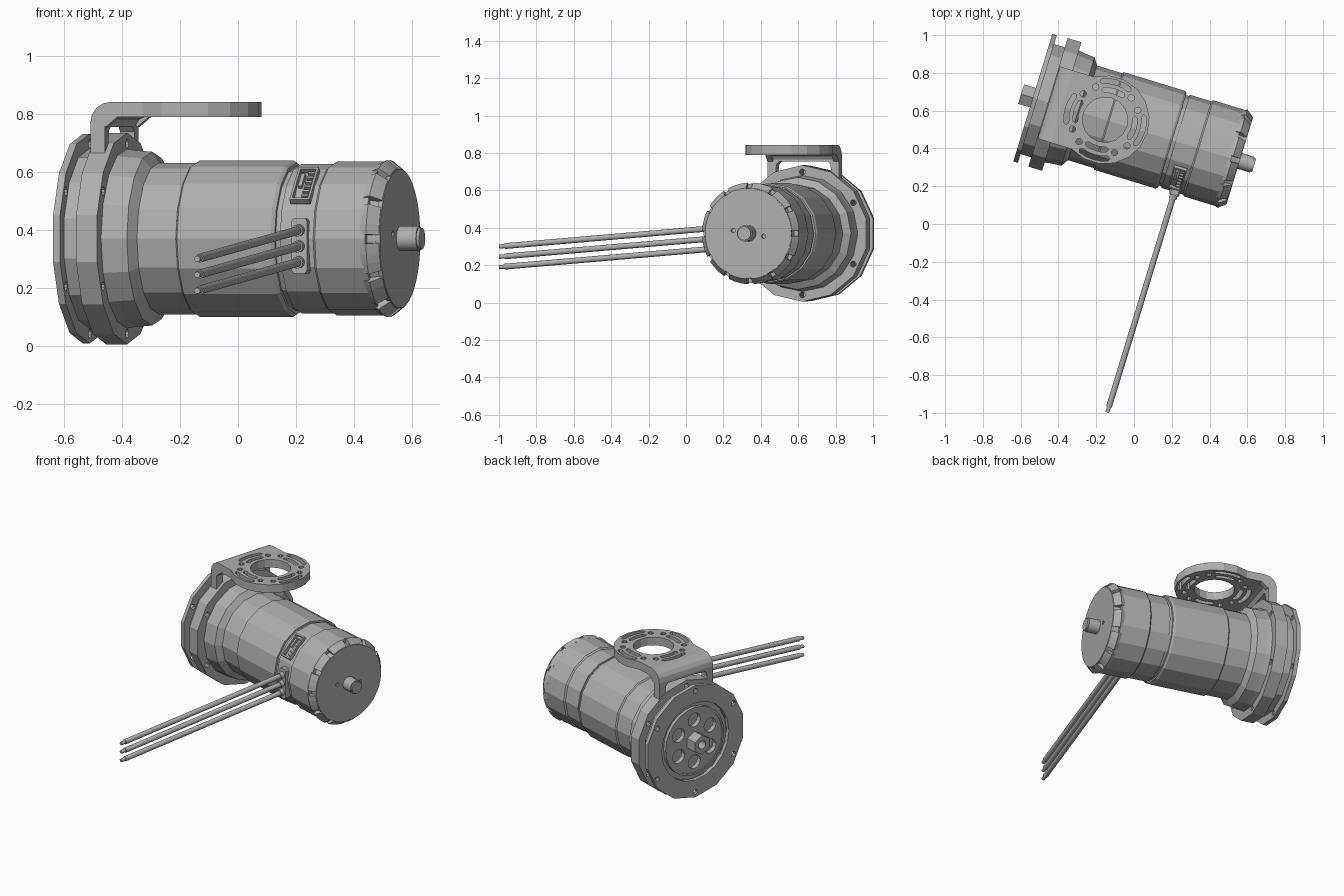
import bpy, bmesh, math
from math import cos, sin, pi, radians
from mathutils import Matrix, Vector

cube = bpy.data.objects.get("Cube")
if cube:
    bpy.data.objects.remove(cube, do_unlink=True)

# One plain metal colour
metal = bpy.data.materials.new("grey_metal")
metal.use_nodes = True
GREY = (0.43, 0.43, 0.43, 1)
metal.diffuse_color = GREY
for node in metal.node_tree.nodes:
    if node.type == 'BSDF_PRINCIPLED':
        node.inputs["Base Color"].default_value = GREY

# Motor frame: local x is the shaft axis, z is up
FRAME = Matrix.Translation((0, 0.505, 0.37)) @ Matrix.Rotation(radians(-17), 4, 'Z')
AXIAL = Matrix(((0, 0, 1, 0), (1, 0, 0, 0), (0, 1, 0, 0), (0, 0, 0, 1)))
SIDE = Matrix.Rotation(pi / 2, 4, 'X')


def finish(name, bm, smooth=False):
    bmesh.ops.remove_doubles(bm, verts=bm.verts, dist=0.0002)
    bmesh.ops.recalc_face_normals(bm, faces=bm.faces)
    for f in bm.faces:
        f.smooth = False
    bm.transform(FRAME)
    mesh = bpy.data.meshes.new(name)
    bm.to_mesh(mesh)
    bm.free()
    mesh.materials.clear()
    mesh.materials.append(metal)
    ob = bpy.data.objects.new(name, mesh)
    bpy.context.collection.objects.link(ob)
    if smooth:
        bpy.ops.object.select_all(action='DESELECT')
        ob.select_set(True)
        bpy.context.view_layer.objects.active = ob
        bpy.ops.object.shade_smooth_by_angle(angle=radians(40))
    return ob


def lathe(name, profile, n, starts=(pi / 2,), sweep=2 * pi, smooth=False):
    """Revolve a closed (x, radius) profile about the shaft axis."""
    bm = bmesh.new()
    full = sweep > 6.28
    for start in starts:
        rings = []
        for i in range(n if full else n + 1):
            a = start + sweep * i / n
            rings.append([bm.verts.new((x, r * cos(a), r * sin(a))) for x, r in profile])
        pairs = list(zip(rings, rings[1:]))
        if full:
            pairs.append((rings[-1], rings[0]))
        else:
            bm.faces.new(rings[0])
            bm.faces.new(rings[-1])
        for p, q in pairs:
            for j in range(len(profile)):
                k = (j + 1) % len(profile)
                bm.faces.new((p[j], p[k], q[k], q[j]))
    return finish(name, bm, smooth)


def plate(name, outlines, depth, matrix):
    """Extrude a filled outline; inner outlines become holes."""
    curve = bpy.data.curves.new(name, 'CURVE')
    curve.dimensions = '2D'
    curve.fill_mode = 'BOTH'
    curve.extrude = depth / 2
    for pts in outlines:
        s = curve.splines.new('POLY')
        s.points.add(len(pts) - 1)
        for p, (x, y) in zip(s.points, pts):
            p.co = (x, y, 0, 1)
        s.use_cyclic_u = True
        s.use_smooth = False
    temp = bpy.data.objects.new(name + "_outline", curve)
    bpy.context.collection.objects.link(temp)
    graph = bpy.context.evaluated_depsgraph_get()
    mesh = bpy.data.meshes.new_from_object(temp.evaluated_get(graph))
    bpy.data.objects.remove(temp, do_unlink=True)
    bm = bmesh.new()
    bm.from_mesh(mesh)
    bpy.data.meshes.remove(mesh)
    bm.transform(matrix)
    return finish(name, bm)


def rod(name, p, q, r, n=12, smooth=True):
    p, q = Vector(p), Vector(q)
    d = q - p
    bm = bmesh.new()
    m = Matrix.Translation((p + q) / 2) @ d.to_track_quat('Z', 'Y').to_matrix().to_4x4()
    bmesh.ops.create_cone(bm, cap_ends=True, segments=n, radius1=r, radius2=r,
                          depth=d.length, matrix=m)
    return finish(name, bm, smooth)


def box(name, size, matrix):
    bm = bmesh.new()
    bmesh.ops.create_cube(bm, size=1, matrix=matrix @ Matrix.Diagonal((*size, 1)))
    return finish(name, bm)


def circle(r, n=12, c=(0, 0), start=pi / 2):
    return [(c[0] + r * cos(start + 2 * pi * i / n),
             c[1] + r * sin(start + 2 * pi * i / n)) for i in range(n)]


def polar(r, a):
    return (r * cos(a), r * sin(a))


def arc_slot(r, w, mid, half, cx=0):
    angs = [mid + half * t for t in (-1, -0.5, 0, 0.5, 1)]
    pts = [polar(r + w, a) for a in angs] + [polar(r, angs[-1] + w / r)]
    pts += [polar(r - w, a) for a in reversed(angs)] + [polar(r, angs[0] - w / r)]
    return [(x + cx, y) for x, y in pts]


def rect(x0, y0, x1, y1):
    return [(x0, y0), (x1, y0), (x1, y1), (x0, y1)]


def along(x):
    return Matrix.Translation((x, 0, 0)) @ AXIAL


# Motor housing: rear collar, middle can and front can with seam grooves
lathe("rear_collar", [(-0.46, 0), (-0.46, 0.31), (-0.40, 0.31), (-0.37, 0.305),
                      (-0.31, 0.30), (-0.285, 0.262), (-0.145, 0.262), (-0.145, 0)], 16)
lathe("middle_can", [(-0.15, 0), (-0.15, 0.255), (-0.138, 0.27), (0.2, 0.27),
                     (0.212, 0.262), (0.212, 0.25), (0.232, 0.25), (0.232, 0)], 16)
lathe("front_can", [(0.23, 0), (0.23, 0.258), (0.35, 0.258), (0.358, 0.266),
                    (0.54, 0.266), (0.54, 0)], 16)

# End cap with a slotted chamfer ring
lathe("end_cap", [(0.53, 0), (0.53, 0.245), (0.572, 0.234), (0.572, 0)], 32)
TEETH = 12
lathe("end_cap_teeth", [(0.52, 0.23), (0.52, 0.262), (0.545, 0.272),
                        (0.583, 0.243), (0.583, 0.23)],
      3, [2 * pi * (i + 0.12) / TEETH for i in range(TEETH)], 2 * pi * 0.78 / TEETH)
plate("end_face", [circle(0.24, 40)] + [circle(0.012, 10, polar(0.086, radians(a)))
                                        for a in (170, -10)], 0.015, along(0.578))
rod("front_shaft", (0.57, 0, 0), (0.655, 0, 0), 0.043, 20)
rod("front_shaft_tip", (0.65, 0, 0), (0.665, 0, 0), 0.037, 20)

# Rear flange and bracket ring with through holes
bolts = [circle(0.016, 10, polar(0.328, pi / 2 + i * pi / 3)) for i in range(6)]
plate("rear_flange", [circle(0.362, 14), circle(0.25, 20)] + bolts, 0.025, along(-0.5475))
plate("bracket_ring", [circle(0.365, 14), circle(0.24, 16)] + bolts, 0.076, along(-0.438))
lathe("flange_neck", [(-0.538, 0.25), (-0.538, 0.312), (-0.50, 0.312),
                      (-0.47, 0.312), (-0.47, 0.25)], 14)

# Output disc with lightening holes and a bored hexagonal hub
plate("output_disc", [circle(0.215, 24), circle(0.03, 12)] +
      [circle(0.045, 12, polar(0.135, pi / 2 + i * pi / 3)) for i in range(6)],
      0.03, along(-0.535))
lathe("disc_rim", [(-0.535, 0.205), (-0.535, 0.255), (-0.51, 0.255), (-0.51, 0.205)], 24)
lathe("disc_lip", [(-0.555, 0.205), (-0.555, 0.218), (-0.53, 0.218), (-0.53, 0.205)], 24)
plate("hex_hub", [circle(0.062, 6), circle(0.026, 12)], 0.12, along(-0.565))

# Mounting bracket: legs, bend and slotted round top plate
TOP, UNDER, CX, R = 0.472, 0.42, -0.16, 0.235
bend = [(-0.472, 0.385)]
bend += [(-0.40 - 0.072 * cos(t * pi / 8), 0.40 + 0.072 * sin(t * pi / 8)) for t in range(5)]
bend += [(-0.39, TOP), (-0.39, UNDER), (-0.408, 0.413), (-0.42, 0.395), (-0.42, 0.385)]
plate("bracket_bend", [bend], 0.40, SIDE)
for side, label in ((1, "left"), (-1, "right")):
    flat = [(side * y, z) for y, z in
            ((0.2, 0.24), (0.2, 0.39), (0.13, 0.39), (0.15, 0.37), (0.155, 0.34), (0.13, 0.24))]
    plate("bracket_leg_" + label, [flat], 0.052, along(-0.446))
    box("bracket_rib_" + label, (0.06, 0.03, 0.02),
        Matrix.Translation((-0.40, side * 0.185, 0.412)) @ Matrix.Rotation(radians(-40), 4, 'Y'))

edge = math.pi - math.asin(0.2 / R)
outline = [(-0.395, 0.2)]
outline += [(CX + R * cos(edge - 2 * edge * i / 12), R * sin(edge - 2 * edge * i / 12))
            for i in range(13)]
outline += [(-0.395, -0.2)]
holes = [circle(0.12, 16, (CX, 0))]
for i in range(4):
    q = i * pi / 2
    holes.append(arc_slot(0.206, 0.013, q, radians(21), CX))
    holes.append(arc_slot(0.158, 0.013, q, radians(19), CX))
    for a in (33, 57):
        x, y = polar(0.18, q + radians(a))
        holes.append(circle(0.017, 10, (CX + x, y)))
plate("bracket_top", [outline] + holes, TOP - UNDER,
      Matrix.Translation((0, 0, (TOP + UNDER) / 2)))

# Cable outlet with three straight leads
plate("cable_outlet", [[(x, z) for x, z in
                        ((0.285, -0.12), (0.325, -0.12), (0.333, -0.11), (0.333, 0.06),
                         (0.325, 0.07), (0.285, 0.07), (0.277, 0.06), (0.277, -0.11))]],
      0.08, Matrix.Translation((0, -0.235, 0)) @ SIDE)
for i in range(3):
    z = 0.03 - 0.055 * i
    start, end = Vector((0.304, -0.26, z)), Vector((0.304, -1.478, z - 0.1))
    strip = start.lerp(end, 0.975)
    rod(f"cable_grommet_{i + 1}", start, start.lerp(end, 0.03), 0.021)
    rod(f"cable_{i + 1}", start, strip, 0.0155)
    rod(f"cable_core_{i + 1}", strip, end, 0.011, 10)

# Sensor socket on the upper front side
port = Matrix.Rotation(radians(45), 4, 'X') @ Matrix.Translation((0.297, 0, 0.26))
plate("sensor_socket", [rect(-0.036, -0.08, 0.036, 0.08), rect(-0.028, -0.07, 0.028, 0.07)],
      0.02, port)
for i in range(6):
    box(f"sensor_pin_{i + 1}", (0.024, 0.009, 0.016),
        port @ Matrix.Translation((0.014, -0.055 + 0.022 * i, 0)))
box("sensor_key", (0.014, 0.06, 0.016), port @ Matrix.Translation((-0.014, 0.02, 0)))
